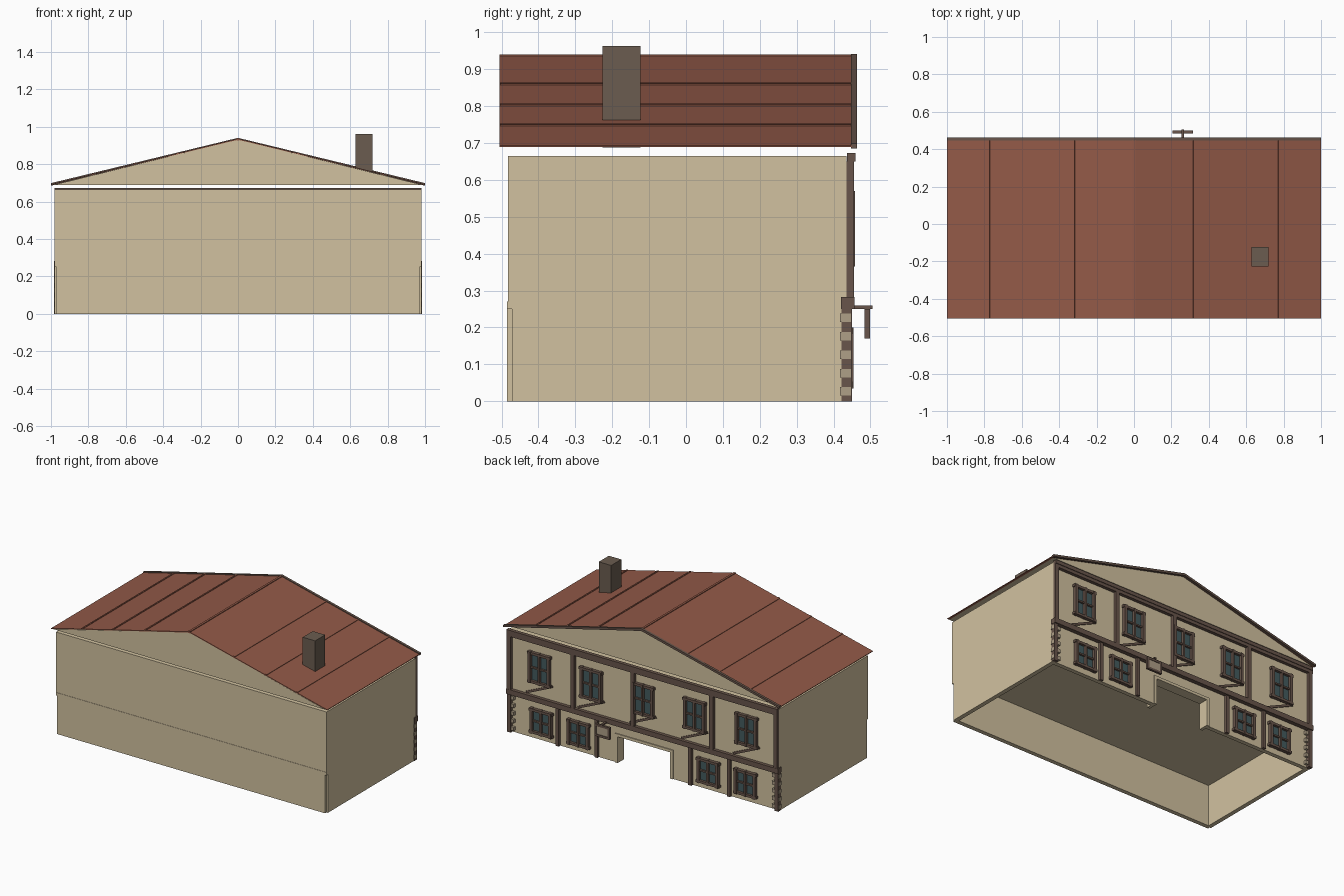
import bpy, bmesh, math
from mathutils import Vector, Matrix

old = bpy.data.objects.get("Cube")
if old:
    bpy.data.objects.remove(old, do_unlink=True)


def material(name, r, g, b):
    m = bpy.data.materials.new(name)
    m.use_nodes = True
    col = [(c / 255) ** 2.2 for c in (r, g, b)] + [1]
    m.diffuse_color = col
    m.node_tree.nodes["Principled BSDF"].inputs["Base Color"].default_value = col
    return m


PLASTER = material("plaster beige", 208, 192, 158)
TILE = material("roof red", 145, 90, 73)
WOOD = material("dark timber", 104, 86, 76)
BRICK = material("chimney brown", 106, 93, 81)
GLASS = material("window glass", 70, 91, 94)
STONE = material("corner stone", 173, 158, 134)


class Part:
    """Collects boxes, bars and prisms into one object of one colour."""

    def __init__(self, name, mat):
        self.name, self.mat, self.bm = name, mat, bmesh.new()

    def box(self, x0, x1, y0, y1, z0, z1, turn=0.0):
        size = Vector((x1 - x0, y1 - y0, z1 - z0))
        mid = Vector((x0 + x1, y0 + y1, z0 + z1)) / 2
        mat = Matrix.Translation(mid) @ Matrix.Rotation(turn, 4, 'Y') @ Matrix.Diagonal(size.to_4d())
        bmesh.ops.create_cube(self.bm, size=1, matrix=mat)

    def bar(self, xa, za, xb, zb, width, y0, y1):
        length = math.hypot(xb - xa, zb - za)
        mx, mz = (xa + xb) / 2, (za + zb) / 2
        self.box(mx - length / 2, mx + length / 2, y0, y1, mz - width / 2, mz + width / 2,
                 -math.atan2(zb - za, xb - xa))

    def prism(self, profile, y0, y1):
        rings = [[self.bm.verts.new((x, y, z)) for x, z in profile] for y in (y0, y1)]
        n = len(profile)
        for ring in rings:
            self.bm.faces.new(ring)
        for i in range(n):
            j = (i + 1) % n
            self.bm.faces.new((rings[0][i], rings[0][j], rings[1][j], rings[1][i]))

    def done(self):
        bmesh.ops.recalc_face_normals(self.bm, faces=self.bm.faces)
        mesh = bpy.data.meshes.new(self.name)
        self.bm.to_mesh(mesh)
        self.bm.free()
        mesh.materials.append(self.mat)
        bpy.context.collection.objects.link(bpy.data.objects.new(self.name, mesh))


W, FRONT, BACK, T = 0.98, -0.485, 0.43, 0.028
EAVE, RIDGE = 0.69, 0.937
SLOPE = 0.244


def roof_z(x):
    return RIDGE - SLOPE * abs(x)


# Ground floor shell, open below, with notched front corners and a doorway
p = Part("ground_floor_walls", PLASTER)
p.box(-0.97, 0.97, FRONT, FRONT + T, 0, 0.25)
p.box(-W, W, FRONT, FRONT + T, 0.25, 0.27)
for s in (-1, 1):
    p.box(*sorted((s * W, s * (W - T))), FRONT + 0.014, BACK, 0, 0.25)
    p.box(*sorted((s * W, s * (W - T))), FRONT + T, BACK, 0.25, 0.27)
    p.box(*sorted((s * (W - T), s * 0.21)), BACK - T, BACK, 0, 0.27)
p.box(-0.21, 0.21, BACK - T, BACK, 0.19, 0.27)
p.done()

# Upper floor
p = Part("upper_floor_walls", PLASTER)
p.box(-W, W, FRONT + 0.002, BACK + 0.005, 0.27, 0.665)
p.done()

# Door reveal
p = Part("door_frame", PLASTER)
for s in (-1, 1):
    p.box(*sorted((s * 0.19, s * 0.21)), BACK - 0.06, BACK + 0.006, 0, 0.19)
p.box(-0.21, 0.21, BACK - 0.06, BACK + 0.006, 0.172, 0.19)
p.done()

# Gable prism
p = Part("gable", PLASTER)
p.prism([(-0.985, EAVE), (0.985, EAVE), (0, RIDGE - 0.005)], -0.504, BACK + 0.01)
p.done()

# Roof sheet, seams and ridge cap
p = Part("roof", TILE)
p.prism([(-1, EAVE - 0.001), (-1, roof_z(1)), (0, RIDGE),
         (1, roof_z(1)), (1, EAVE - 0.001), (0, RIDGE - 0.006)], -0.505, 0.45)
p.done()
p = Part("roof_seams", TILE)
for x in (0.322, 0.553, 0.777):
    for side in (-x, x):
        a, b = side - 0.006, side + 0.006
        p.bar(a, roof_z(a), b, roof_z(b), 0.008, -0.504, 0.449)
p.box(-0.007, 0.007, -0.505, 0.45, RIDGE - 0.009, RIDGE + 0.003)
p.done()

# Gable edge boards
p = Part("gable_boards", WOOD)
p.prism([(-1, EAVE - 0.005), (-1, EAVE + 0.009), (0, RIDGE + 0.004),
         (1, EAVE + 0.009), (1, EAVE - 0.005), (0, RIDGE - 0.011)], 0.447, 0.463)
p.done()

# Chimney
p = Part("chimney", BRICK)
p.box(0.628, 0.718, -0.227, -0.123, 0.688, 0.963)
p.done()

# Timber beams, posts and braces
p = Part("timber_beams", WOOD)
p.box(-W, W, 0.436, 0.46, 0.65, 0.673)
p.box(-W, W, 0.43, 0.456, 0.63, 0.65)
p.box(-W - 0.005, W + 0.005, 0.42, 0.457, 0.25, 0.283)
p.done()
p = Part("timber_posts", WOOD)
for x in (-0.966, -0.5, 0.07, 0.505, 0.966):
    p.box(x - 0.0135, x + 0.0135, 0.433, 0.456, 0.28, 0.65)
for x in (-0.62, -0.34, 0.34, 0.62):
    p.box(x - 0.011, x + 0.011, 0.425, 0.447, 0, 0.25)
p.done()

UPPER = [i * 0.375 for i in range(-2, 3)]
LOWER = (-0.74, -0.47, 0.47, 0.74)

p = Part("timber_braces", WOOD)
for x in UPPER:
    p.bar(x - 0.09, 0.375, x + 0.1, 0.29, 0.014, 0.43, 0.442)
p.done()

# Windows: glass plates with overlapping frame bars
glass = Part("window_glass", GLASS)
frame = Part("window_frames", WOOD)


def window(x, z0, z1, y):
    w = 0.068
    zm = (z0 + z1) / 2
    glass.box(x - w, x + w, y - 0.005, y + 0.004, z0, z1)
    for dx, b in ((-w, 0.009), (0, 0.006), (w, 0.009)):
        frame.box(x + dx - b, x + dx + b, y - 0.005, y + 0.022, z0 - 0.01, z1 + 0.01)
    frame.box(x - w, x + w, y - 0.005, y + 0.016, zm - 0.005, zm + 0.005)
    for z in (z0, z1):
        frame.box(x - w - 0.015, x + w + 0.015, y - 0.005, y + 0.02, z - 0.008, z + 0.008)


for x in UPPER:
    window(x, 0.375, 0.56, 0.436)
for x in LOWER:
    window(x, 0.045, 0.19, 0.432)
glass.done()
frame.done()

# Corner posts with alternating stones
post = Part("corner_posts", WOOD)
stone = Part("corner_stones", STONE)
for s in (-1, 1):
    post.box(*sorted((s * 0.955, s * 0.983)), 0.422, 0.45, 0, 0.25)
    for i in range(5):
        z = 0.015 + i * 0.05
        stone.box(*sorted((s * 0.935, s * 0.985)), 0.418, 0.447, z, z + 0.023)
post.done()
stone.done()

# Hanging sign on a bracket
p = Part("sign_bracket", WOOD)
p.box(0.253, 0.267, 0.44, 0.505, 0.25, 0.26)
p.done()
p = Part("sign_frame", WOOD)
for z in (0.177, 0.243):
    p.box(0.205, 0.315, 0.484, 0.499, z - 0.007, z + 0.007)
for x in (0.212, 0.308):
    p.box(x - 0.007, x + 0.007, 0.484, 0.499, 0.17, 0.25)
p.done()
p = Part("sign_board", STONE)
p.box(0.212, 0.308, 0.488, 0.495, 0.177, 0.243)
p.done()
